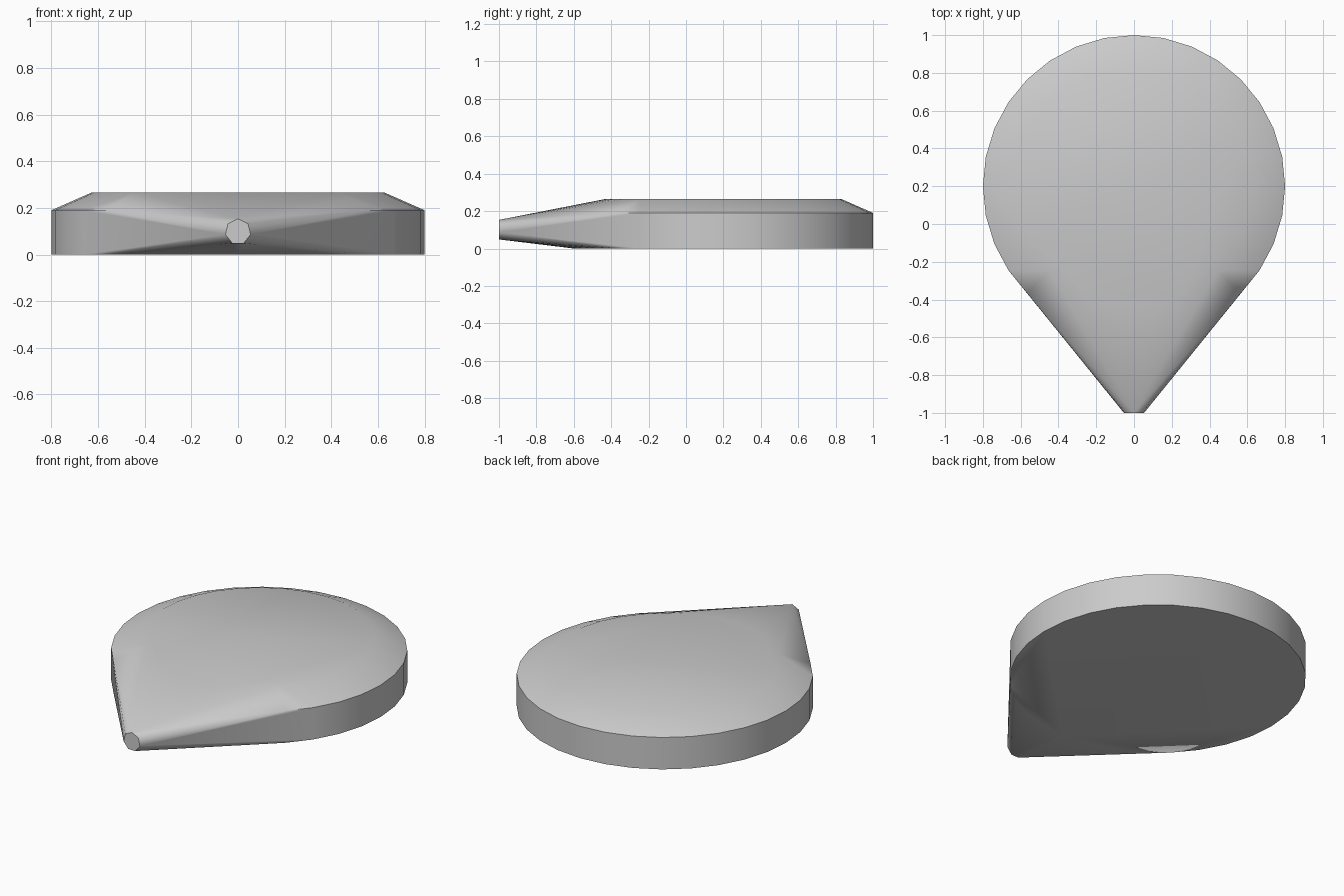
import bpy, bmesh
from math import sin, cos, pi, radians

cube = bpy.data.objects.get("Cube")
if cube:
    bpy.data.objects.remove(cube, do_unlink=True)

grey = bpy.data.materials.new("plain_grey")
grey.use_nodes = True
colour = (0.6, 0.6, 0.6, 1)
grey.diffuse_color = colour
grey.node_tree.nodes["Principled BSDF"].inputs["Base Color"].default_value = colour

bm = bmesh.new()


def disc_ring(radius, z, sides=32):
    for i in range(sides):
        a = 2 * pi * i / sides
        bm.verts.new((radius * cos(a), 0.2 + radius * sin(a), z))


# Round body: base, rim and chamfered top
disc_ring(0.8, 0)
disc_ring(0.8, 0.19)
disc_ring(0.63, 0.265)

# Seven-sided tip at the front
for i in range(7):
    a = 2 * pi * i / 7
    bm.verts.new((0.055 * sin(a), -1, 0.098 + 0.055 * cos(a)))

# Stretch one skin over body and tip
bmesh.ops.convex_hull(bm, input=bm.verts[:])
bmesh.ops.dissolve_limit(bm, angle_limit=radians(0.5), verts=bm.verts[:], edges=bm.edges[:])
bmesh.ops.recalc_face_normals(bm, faces=bm.faces[:])

mesh = bpy.data.meshes.new("teardrop_body")
bm.to_mesh(mesh)
bm.free()
mesh.materials.append(grey)
body = bpy.data.objects.new("teardrop_body", mesh)
bpy.context.collection.objects.link(body)

bpy.ops.object.select_all(action="DESELECT")
body.select_set(True)
bpy.context.view_layer.objects.active = body
bpy.ops.object.shade_smooth_by_angle(angle=radians(50))
